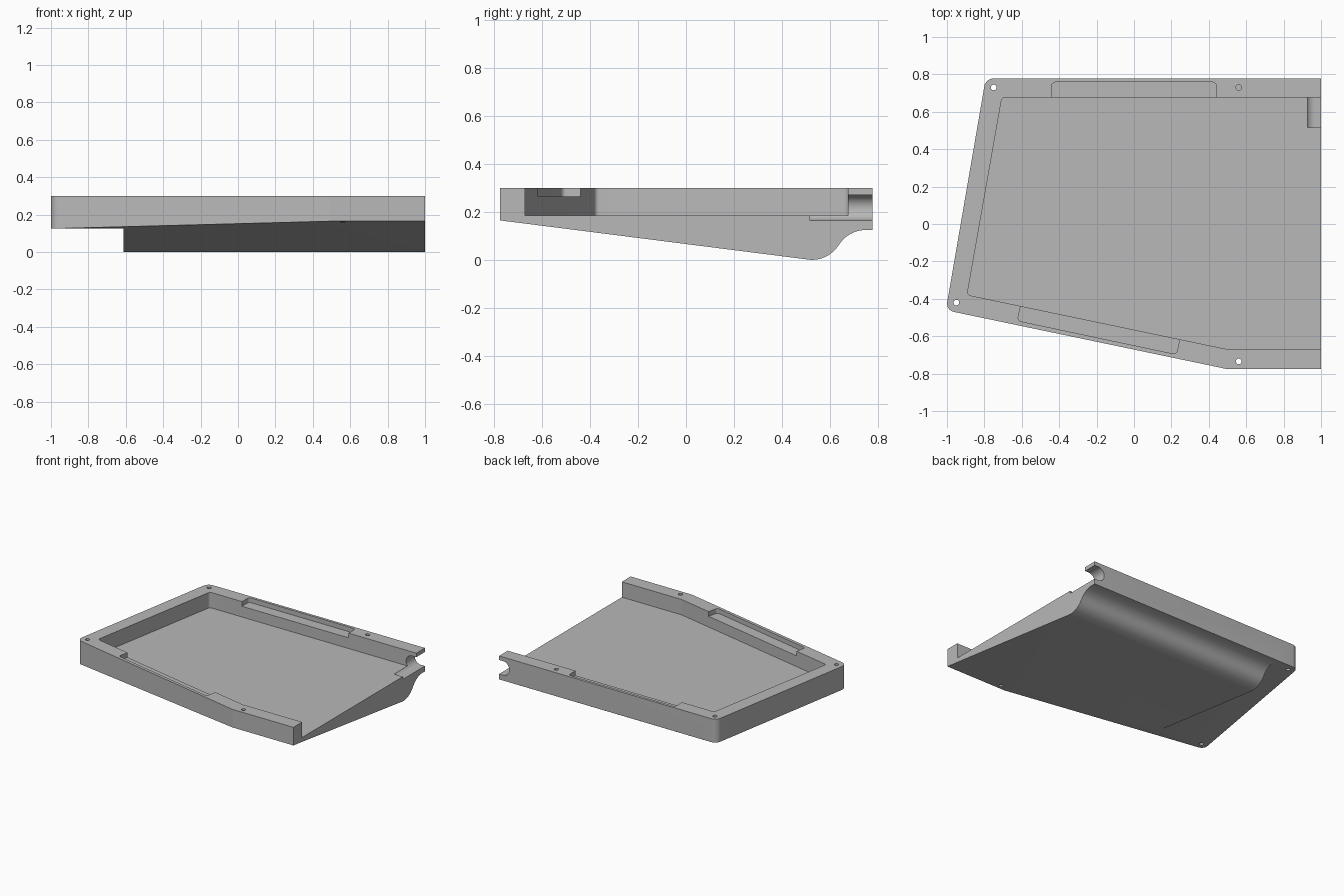
import bpy, bmesh, math
from mathutils import Vector

cube = bpy.data.objects.get("Cube")
if cube:
    bpy.data.objects.remove(cube, do_unlink=True)

grey = bpy.data.materials.new("plain grey")
grey.use_nodes = True
colour = (0.48, 0.48, 0.48, 1)
grey.diffuse_color = colour
grey.node_tree.nodes["Principled BSDF"].inputs["Base Color"].default_value = colour


def rounded(corners, steps=8):
    """Turn (a, b, radius) corners into a polygon with filleted corners."""
    out = []
    for i, (a, b, r) in enumerate(corners):
        p = Vector((a, b))
        if r == 0:
            out.append(p)
            continue
        u = (Vector(corners[i - 1][:2]) - p).normalized()
        v = (Vector(corners[(i + 1) % len(corners)][:2]) - p).normalized()
        half = u.angle(v) / 2
        centre = p + (u + v).normalized() * r / math.sin(half)
        start = p + u * r / math.tan(half) - centre
        end = p + v * r / math.tan(half) - centre
        turn = math.atan2(start.x * end.y - start.y * end.x, start.dot(end))
        for k in range(steps + 1):
            t = turn * k / steps
            c, s = math.cos(t), math.sin(t)
            out.append(centre + Vector((start.x * c - start.y * s,
                                        start.x * s + start.y * c)))
    return out


def prism(name, points, low, high, axis="z"):
    """Extrude a polygon along an axis."""
    place = {"x": lambda p, h: (h, p[0], p[1]),
             "y": lambda p, h: (p[0], h, p[1]),
             "z": lambda p, h: (p[0], p[1], h)}[axis]
    bm = bmesh.new()
    bottom = [bm.verts.new(place(p, low)) for p in points]
    top = [bm.verts.new(place(p, high)) for p in points]
    bm.faces.new(bottom)
    bm.faces.new(top)
    for i in range(len(points)):
        bm.faces.new((bottom[i - 1], bottom[i], top[i], top[i - 1]))
    bmesh.ops.recalc_face_normals(bm, faces=bm.faces)
    mesh = bpy.data.meshes.new(name)
    bm.to_mesh(mesh)
    bm.free()
    mesh.materials.append(grey)
    obj = bpy.data.objects.new(name, mesh)
    bpy.context.collection.objects.link(obj)
    return obj


def combine(target, tool, operation="DIFFERENCE"):
    """Apply a boolean and discard the tool."""
    mod = target.modifiers.new("cut", "BOOLEAN")
    mod.operation, mod.object, mod.solver = operation, tool, "EXACT"
    bpy.context.view_layer.objects.active = target
    bpy.ops.object.modifier_apply(modifier=mod.name)
    bpy.data.objects.remove(tool, do_unlink=True)


TOP, FLOOR, BASE = 0.30, 0.185, 0.125

# Tray outline seen from above
tray = prism("tray", rounded([
    (1, 0.778, 0), (-0.793, 0.778, 0.05), (-1.006, -0.461, 0.045),
    (0.495, -0.775, 0.05), (1, -0.775, 0)]), -0.1, TOP)

# Sloping underside with a curved foot at the back
combine(tray, prism("underside_profile", rounded([
    (-0.775, 0.165, 0), (0.585, -0.0078, 0.13), (0.683, BASE, 0.13),
    (0.9, BASE, 0), (0.9, 0.5, 0), (-0.9, 0.5, 0), (-0.9, 0.181, 0)], 12),
    -1.2, 1.2, "x"), "INTERSECT")

# The foot stops short of the narrow end
combine(tray, prism("foot_end", [(-1.2, -1), (-0.612, -1), (-0.612, 1), (-1.2, 1)],
                    -0.2, BASE))

# Cavity, open on the left side
combine(tray, prism("cavity", rounded([
    (1.2, 0.676, 0), (-0.706, 0.676, 0.02), (-0.892, -0.379, 0.02),
    (0.505, -0.671, 0.05), (1.2, -0.671, 0)]), FLOOR, 0.5))

# Shallow ledges in the back and front walls
combine(tray, prism("back_ledge", rounded([
    (0.44, 0.6, 0), (0.44, 0.758, 0.02), (-0.44, 0.758, 0.02), (-0.44, 0.6, 0)]),
    0.265, 0.5))
combine(tray, prism("front_ledge", rounded([
    (-0.585, -0.34, 0), (-0.623, -0.517, 0.02), (0.227, -0.697, 0.02),
    (0.265, -0.52, 0)]), 0.265, 0.5))

# Round-ended cable channel through the back wall
combine(tray, prism("cable_channel", rounded([
    (1.1, 0.27, 0), (0.916, 0.27, 0.0515), (0.916, 0.165, 0.0515), (1.1, 0.165, 0)], 12),
    0.517, 0.9, "y"))

# Screw holes, the last one blind
for x, y, depth in ((-0.75, 0.73, -0.2), (-0.95, -0.42, -0.2),
                    (0.56, -0.735, -0.2), (0.56, 0.73, 0.135)):
    ring = [(x + 0.015 * math.cos(k * math.tau / 24),
             y + 0.015 * math.sin(k * math.tau / 24)) for k in range(24)]
    combine(tray, prism("screw_hole", ring, depth, 0.5))

# Smooth the curves and keep the edges crisp
for obj in bpy.context.selected_objects:
    obj.select_set(False)
tray.select_set(True)
bpy.context.view_layer.objects.active = tray
bpy.ops.object.shade_smooth_by_angle(angle=math.radians(25))
